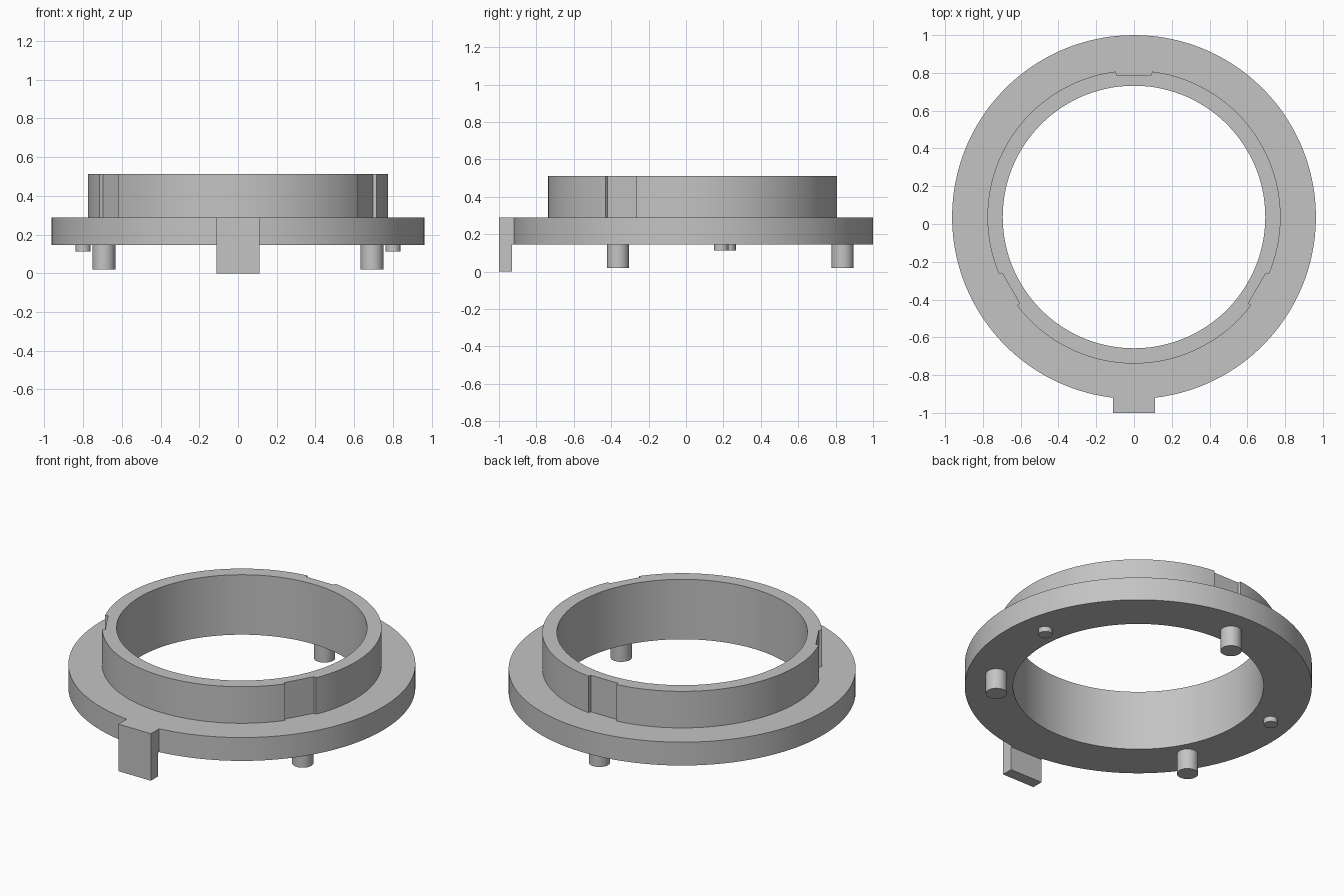
import bpy
import bmesh
from math import radians, degrees, atan, asin, sin, cos, pi
from mathutils import Vector

if "Cube" in bpy.data.objects:
    bpy.data.objects.remove(bpy.data.objects["Cube"], do_unlink=True)

CENTRE_Y = 0.037
R_BORE, R_COLLAR, R_FLANGE = 0.695, 0.776, 0.963
Z_UNDER, Z_FLANGE, Z_TOP = 0.145, 0.288, 0.512
FLAT, FLAT_HALF = 0.753, 0.092      # notch flats in the collar
TAB, TAB_HALF = 1.037, 0.11         # tab at the front of the flange
TAB_BACK = -0.93
NOTCHES, TAB_ANGLE = (90, 210, 330), 270

grey = bpy.data.materials.new("plain grey")
grey.use_nodes = True
grey.diffuse_color = (0.55, 0.55, 0.55, 1)
grey.node_tree.nodes["Principled BSDF"].inputs["Base Color"].default_value = grey.diffuse_color


def finish(obj):
    obj.data.materials.append(grey)
    bpy.ops.object.select_all(action="DESELECT")
    obj.select_set(True)
    bpy.context.view_layer.objects.active = obj
    bpy.ops.object.shade_smooth_by_angle(angle=radians(30))


# Shared angles: even steps, plus exact corners at the notches and the tab
notch_a = degrees(atan(FLAT_HALF / FLAT))
tab_a = degrees(atan(TAB_HALF / TAB))
tab_root = degrees(asin(TAB_HALF / R_FLANGE))
features = [(c, notch_a, notch_a + 0.08) for c in NOTCHES] + [(TAB_ANGLE, tab_a, tab_root)]
angles = [a for a in range(0, 360, 2) if all(abs(a - f[0]) > 7.5 for f in features)]
for c, inner, outer in features:
    angles += [c + d for d in (-outer, -inner, -inner / 2, 0, inner / 2, inner, outer)]
angles.sort()


def in_span(a, c, half):
    return abs(a - c) <= half + 1e-4


def polar(a, r, z):
    return Vector((r * cos(radians(a)), r * sin(radians(a)) + CENTRE_Y, z))


def collar_point(a, z):
    for c in NOTCHES:
        if in_span(a, c, notch_a):
            return polar(a, FLAT / cos(radians(a - c)), z)
    return polar(a, R_COLLAR, z)


def flange_point(a, z):
    if in_span(a, TAB_ANGLE, tab_a):
        return polar(a, TAB / cos(radians(a - TAB_ANGLE)), z)
    return polar(a, R_FLANGE, z)


def tab_back_point(a):
    if in_span(a, TAB_ANGLE, tab_a):
        p = flange_point(a, Z_UNDER)
        p.y = TAB_BACK
        return p
    return polar(a, R_FLANGE - 0.02, Z_UNDER)


# Flange, collar and tab as one closed ring of cross-sections
bm = bmesh.new()
sections = []
for a in angles:
    points = (polar(a, R_BORE, Z_UNDER), tab_back_point(a), flange_point(a, Z_UNDER),
              flange_point(a, Z_FLANGE), collar_point(a, Z_FLANGE),
              collar_point(a, Z_TOP), polar(a, R_BORE, Z_TOP))
    sections.append([bm.verts.new(p) for p in points])
flap = []
for i, s in enumerate(sections):
    j = (i + 1) % len(sections)
    t = sections[j]
    for k in range(len(s)):
        m = (k + 1) % len(s)
        face = bm.faces.new((s[k], s[m], t[m], t[k]))
        if k == 1 and in_span(angles[i], TAB_ANGLE, tab_a) and in_span(angles[j], TAB_ANGLE, tab_a):
            flap.append(face)

# Pull the tab down to the ground
grown = bmesh.ops.extrude_face_region(bm, geom=flap)["geom"]
for v in grown:
    if isinstance(v, bmesh.types.BMVert):
        v.co.z = 0
bmesh.ops.recalc_face_normals(bm, faces=bm.faces)
mesh = bpy.data.meshes.new("flanged_ring")
bm.to_mesh(mesh)
bm.free()
ring = bpy.data.objects.new("flanged_ring", mesh)
bpy.context.collection.objects.link(ring)
finish(ring)


# Pegs under the flange
def peg(name, x, y, radius, bottom):
    top = Z_UNDER + 0.01
    bpy.ops.mesh.primitive_cylinder_add(vertices=48, radius=radius, depth=top - bottom,
                                        location=(x, y, (top + bottom) / 2))
    obj = bpy.context.object
    obj.name = name
    finish(obj)


for name, a in zip(("back", "right", "left"), NOTCHES):
    p = polar(a, 0.8, 0)
    peg(name + "_support_peg", p.x, p.y, 0.059, 0.02)
peg("left_locating_pin", 0.8, 0.188, 0.039, 0.113)
peg("right_locating_pin", -0.8, 0.227, 0.039, 0.113)
